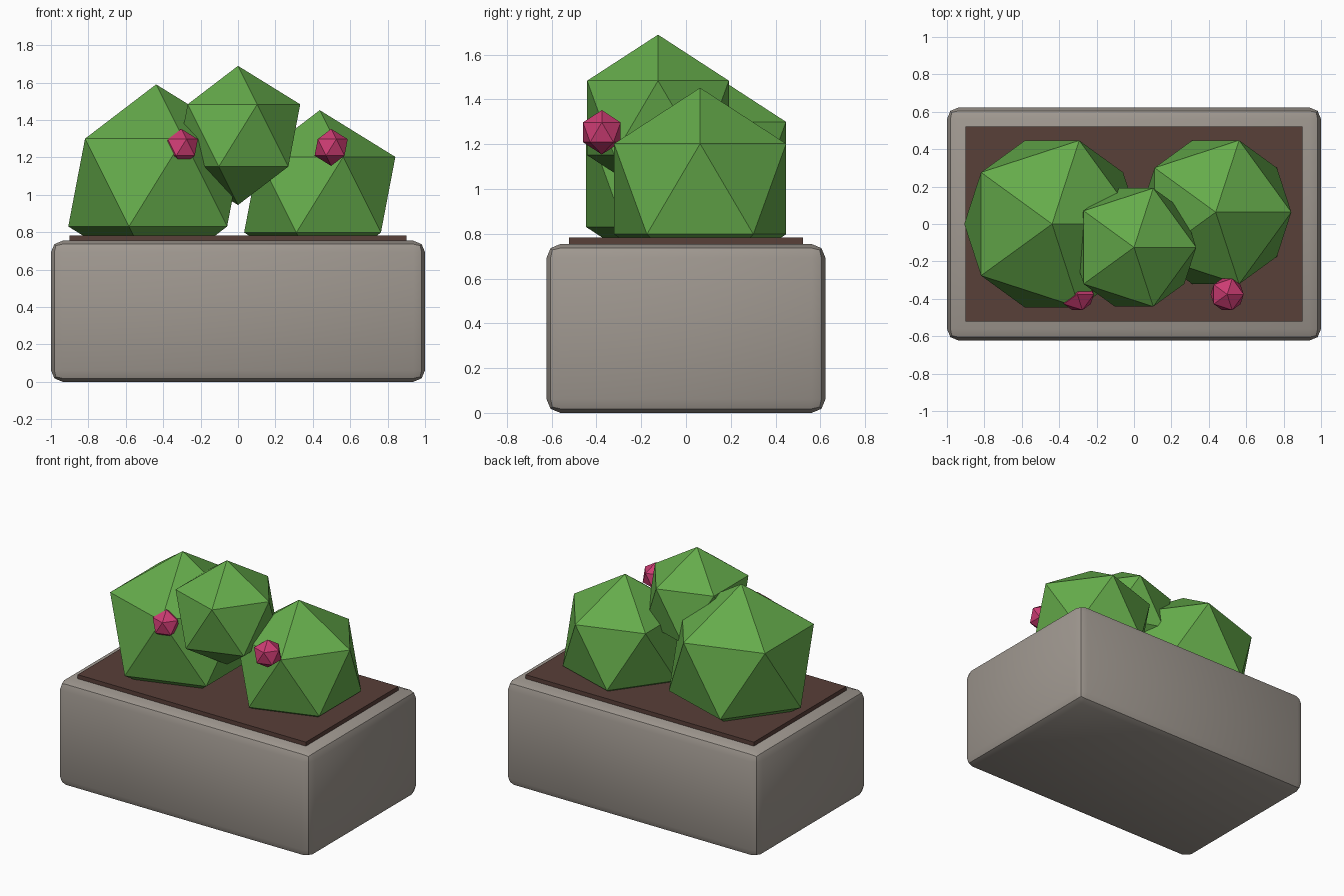
import bpy

if "Cube" in bpy.data.objects:
    bpy.data.objects.remove(bpy.data.objects["Cube"])


def material(name, rgb):
    m = bpy.data.materials.new(name)
    m.diffuse_color = (*rgb, 1.0)
    m.use_nodes = True
    m.node_tree.nodes["Principled BSDF"].inputs["Base Color"].default_value = m.diffuse_color
    return m


stone = material("warm grey stone", (0.35, 0.315, 0.28))
earth = material("dark brown soil", (0.098, 0.05, 0.04))
leaf = material("leaf green", (0.13, 0.41, 0.07))
pink = material("blossom pink", (0.60, 0.045, 0.17))


def box(name, size, z_low, mat):
    bpy.ops.mesh.primitive_cube_add(size=1, location=(0, 0, z_low + size[2] / 2))
    ob = bpy.context.object
    ob.name = name
    ob.scale = size
    bpy.ops.object.transform_apply(location=False, rotation=False, scale=True)
    ob.data.materials.append(mat)
    return ob


def ball(name, radius, location, mat):
    bpy.ops.mesh.primitive_ico_sphere_add(subdivisions=1, radius=radius, location=location)
    ob = bpy.context.object
    ob.name = name
    ob.data.materials.append(mat)
    bpy.ops.object.shade_flat()
    return ob


# Planter block with soft rounded edges
planter = box("planter", (2.0, 1.246, 0.754), 0.0, stone)
bevel = planter.modifiers.new("rounded edges", "BEVEL")
bevel.width = 0.062
bevel.segments = 2
bpy.ops.object.modifier_apply(modifier=bevel.name)
bpy.ops.object.shade_smooth_by_angle()

# Soil slab standing slightly proud of the planter
box("soil", (1.804, 1.044, 0.083), 0.70, earth)

# Faceted bushes
for name, r, loc in (
    ("bush_left", 0.525, (-0.438, 0.0, 1.065)),
    ("bush_middle", 0.372, (0.0, -0.125, 1.317)),
    ("bush_right", 0.452, (0.437, 0.063, 1.0)),
):
    ball(name, r, loc, leaf)

# Blossoms on the front of the bushes
for name, x in (("blossom_left", -0.303), ("blossom_right", 0.498)):
    ball(name, 0.099, (x, -0.376, 1.253), pink)
